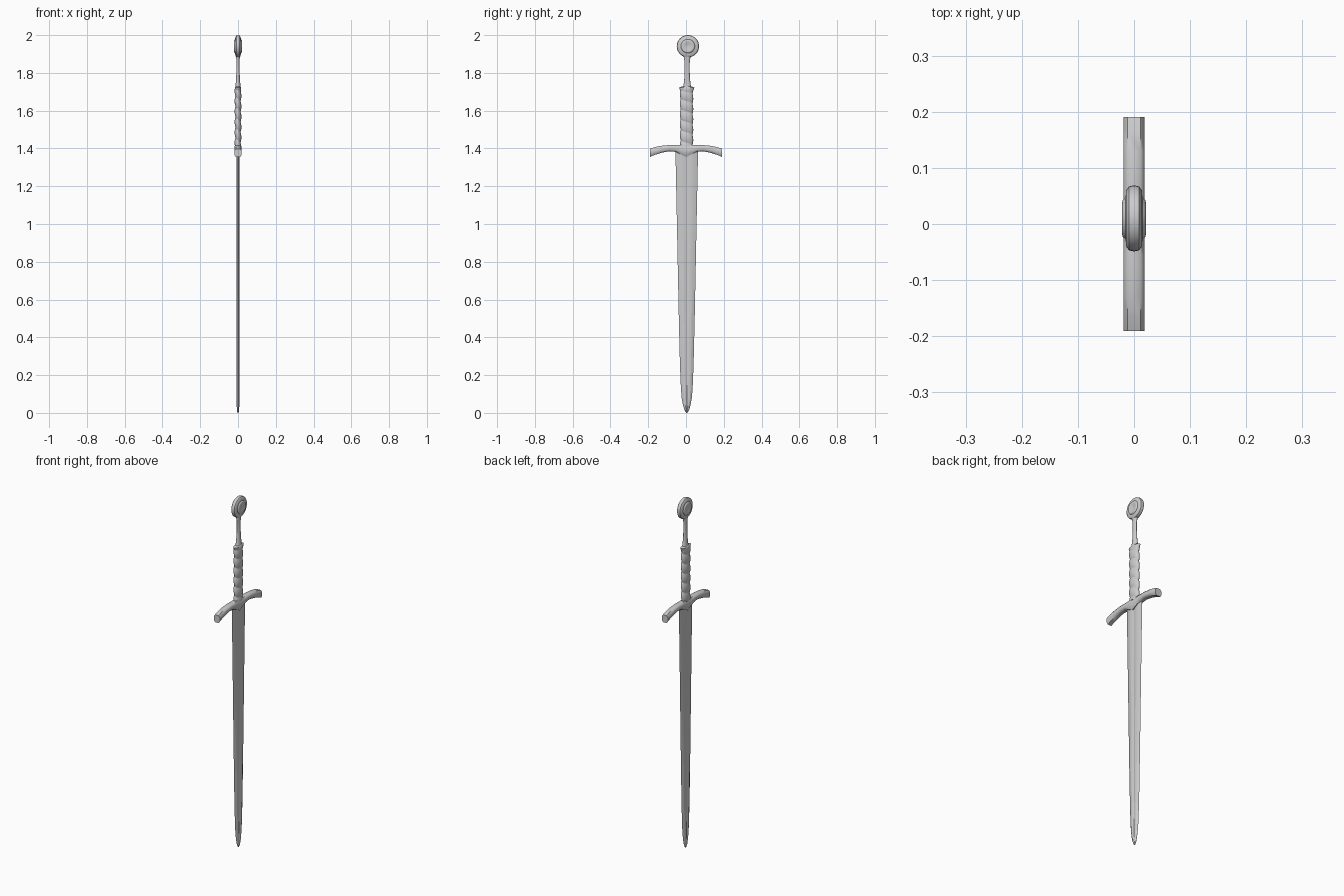
import bpy, bmesh
from math import sin, cos, pi, radians

if "Cube" in bpy.data.objects:
    bpy.data.objects.remove(bpy.data.objects["Cube"])


def loft(name, rings, angle=35):
    """Skin a stack of equal-sized closed rings and cap both ends."""
    bm = bmesh.new()
    loops = [[bm.verts.new(p) for p in ring] for ring in rings]
    n = len(loops[0])
    for a, b in zip(loops, loops[1:]):
        for i in range(n):
            j = (i + 1) % n
            bm.faces.new((a[i], a[j], b[j], b[i]))
    bm.faces.new(loops[0][::-1])
    bm.faces.new(loops[-1])
    bmesh.ops.recalc_face_normals(bm, faces=bm.faces)
    mesh = bpy.data.meshes.new(name)
    bm.to_mesh(mesh)
    bm.free()
    obj = bpy.data.objects.new(name, mesh)
    bpy.context.collection.objects.link(obj)
    bpy.ops.object.select_all(action='DESELECT')
    obj.select_set(True)
    bpy.context.view_layer.objects.active = obj
    bpy.ops.object.shade_smooth_by_angle(angle=radians(angle))
    return obj


def ellipse(cy, z, rx, ry, n=24):
    return [(rx * cos(2 * pi * i / n), cy + ry * sin(2 * pi * i / n), z) for i in range(n)]


# Blade: tapered section with bevelled edges and a shallow central fuller
half = [(0, 1), (0.85, 0.62), (1, 0.32), (0.6, 0), (1, -0.32), (0.85, -0.62)]
section = half + [(-x, -y) for x, y in half]
stations = [(0.0, 0.003, 0.003), (0.015, 0.012, 0.006), (0.04, 0.020, 0.007),
            (0.08, 0.027, 0.008), (0.13, 0.031, 0.008), (0.25, 0.036, 0.008),
            (0.5, 0.042, 0.008), (0.8, 0.048, 0.008), (1.1, 0.054, 0.008),
            (1.39, 0.060, 0.008)]
loft("blade", [[(x * t, 0.004 + y * w, z) for x, y in section] for z, w, t in stations], 15)

# Crossguard: curved bar with drooping ends and a pointed centre (y, bottom, top)
side = [(0.191, 1.355, 1.398), (0.165, 1.366, 1.407), (0.13, 1.377, 1.414),
        (0.09, 1.385, 1.418), (0.055, 1.382, 1.418), (0.028, 1.369, 1.418)]
bar = [(-y, b, t) for y, b, t in side] + [(0.0, 1.355, 1.418)] + side[::-1]
guard_rings = []
for y, b, t in bar:
    mid, h = (b + t) / 2, (t - b) / 2
    oct_pts = [(1, 0.5), (0.6, 1), (-0.6, 1), (-1, 0.5), (-1, -0.5), (-0.6, -1), (0.6, -1), (1, -0.5)]
    guard_rings.append([(0.019 * u, y, mid + h * v) for u, v in oct_pts])
loft("crossguard", guard_rings, 50)

# Grip: oval core with a spiral wrap
grip_rings = []
pitch, z0, z1, steps, n = 0.055, 1.41, 1.715, 110, 32
for k in range(steps + 1):
    z = z0 + (z1 - z0) * k / steps
    ring = []
    for i in range(n):
        a = 2 * pi * i / n
        bump = abs(sin(pi * (z / pitch + a / (2 * pi)))) ** 0.7
        ring.append(((0.0125 + 0.0055 * bump) * cos(a),
                     0.003 + (0.030 + 0.0055 * bump) * sin(a), z))
    grip_rings.append(ring)
loft("grip", grip_rings, 60)

# Flared collar closing the wrap
loft("grip_collar", [ellipse(0.004, z, rx, ry) for z, rx, ry in
                     [(1.695, 0.014, 0.031), (1.708, 0.017, 0.035),
                      (1.722, 0.017, 0.041), (1.727, 0.013, 0.030)]], 40)

# Waisted neck between grip and pommel
loft("neck", [ellipse(0.006, z, rx, ry) for z, rx, ry in
              [(1.715, 0.014, 0.026), (1.735, 0.013, 0.019), (1.77, 0.010, 0.015),
               (1.82, 0.008, 0.013), (1.86, 0.008, 0.014), (1.885, 0.010, 0.018),
               (1.90, 0.010, 0.020)]])

# Wheel pommel: disc turned about x with a raised, dished boss on each face
face = [(0.016, 0.004), (0.018, 0.018), (0.021, 0.029), (0.020, 0.033),
        (0.015, 0.037), (0.014, 0.050), (0.009, 0.057)]
profile = [(-x, r) for x, r in face] + [(0.0, 0.059)] + face[::-1]
loft("pommel", [[(x, 0.010 + r * cos(2 * pi * i / 32), 1.941 + r * sin(2 * pi * i / 32))
                 for i in range(32)] for x, r in profile], 40)
